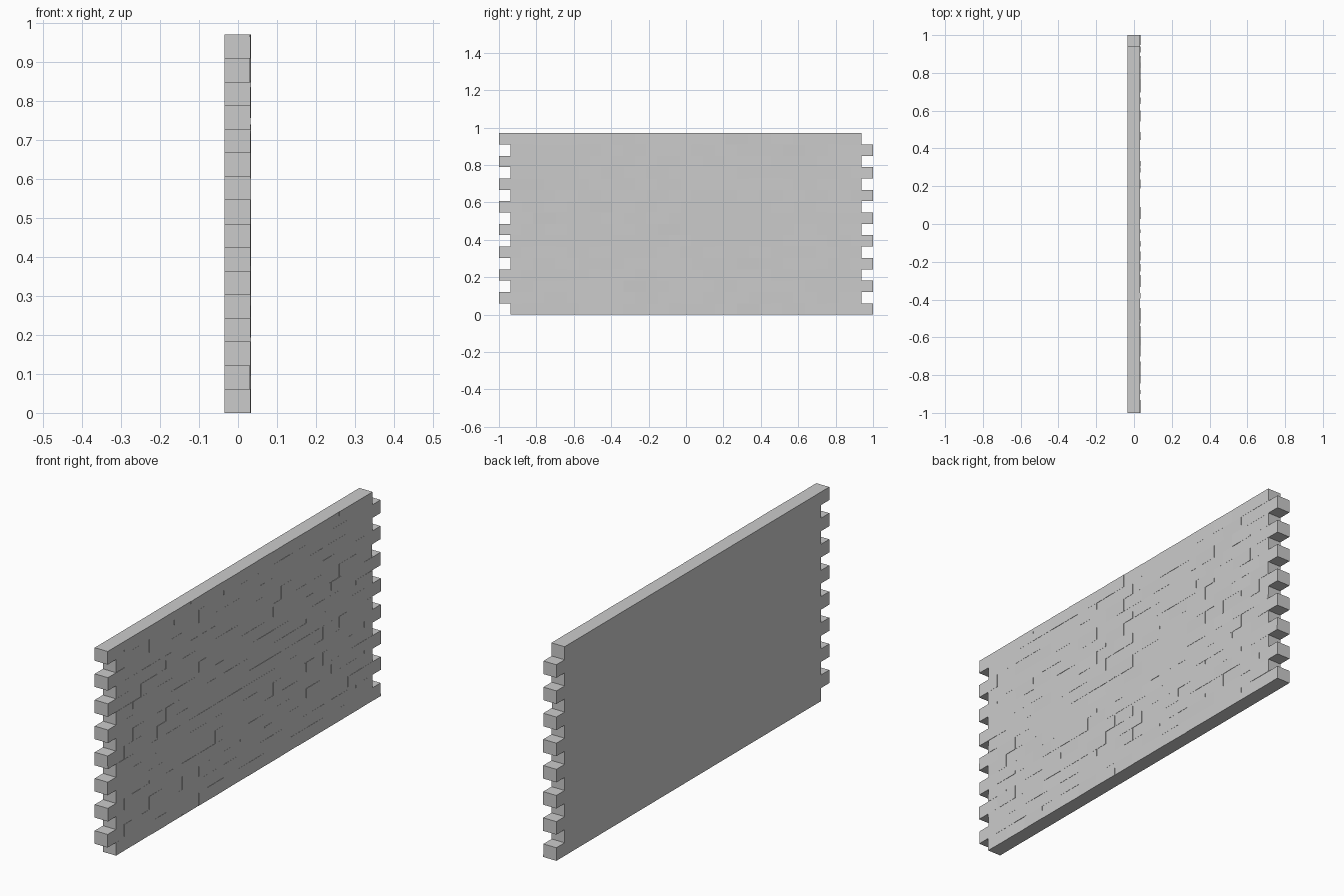
import bpy, bmesh, random

if "Cube" in bpy.data.objects:
    bpy.data.objects.remove(bpy.data.objects["Cube"])

random.seed(4)
ROWS, H = 16, 0.97
RH = H / ROWS          # course height
TOOTH = 0.0606         # half-brick projection at the ends
BRICKS = 16
BACK, BASE = -0.035, 0.030


def row_span(r):
    """Alternate courses shift by half a brick."""
    return (-1 + TOOTH, 1.0) if r % 2 == 0 else (-1.0, 1 - TOOTH)


def make_object(name, bm):
    me = bpy.data.meshes.new(name)
    bm.to_mesh(me)
    bm.free()
    ob = bpy.data.objects.new(name, me)
    bpy.context.collection.objects.link(ob)
    return ob


# wall body: toothed outline extruded through the wall thickness
left, right = [], []
for r in range(ROWS):
    a, b = row_span(r)
    for z in (r * RH, (r + 1) * RH):
        left.append((a, z))
        right.append((b, z))
outline = right + left[::-1]
bm = bmesh.new()
back = [bm.verts.new((BACK, y, z)) for y, z in outline]
front = [bm.verts.new((BASE, y, z)) for y, z in outline]
bm.faces.new(back[::-1])
n = len(outline)
for i in range(n):
    j = (i + 1) % n
    bm.faces.new((back[i], back[j], front[j], front[i]))
make_object("wall_body", bm)

# brick faces: slightly uneven, tilted slabs on the +x side
bm = bmesh.new()
for r in range(ROWS):
    a, b = row_span(r)
    w = (b - a) / BRICKS
    for k in range(BRICKS):
        y0, y1 = a + k * w, a + (k + 1) * w
        z0, z1 = r * RH, (r + 1) * RH
        mid = random.uniform(0.0312, 0.0328)
        ty, tz = random.uniform(-.0007, .0007), random.uniform(-.0004, .0004)
        corners = [(y0, z0, -1, -1), (y1, z0, 1, -1), (y1, z1, 1, 1), (y0, z1, -1, 1)]
        inner = [bm.verts.new((BASE, y, z)) for y, z, _, _ in corners]
        outer = [bm.verts.new((mid + sy * ty + sz * tz, y, z)) for y, z, sy, sz in corners]
        bm.faces.new(outer)
        for i in range(4):
            j = (i + 1) % 4
            bm.faces.new((inner[i], inner[j], outer[j], outer[i]))
make_object("brick_faces", bm)
